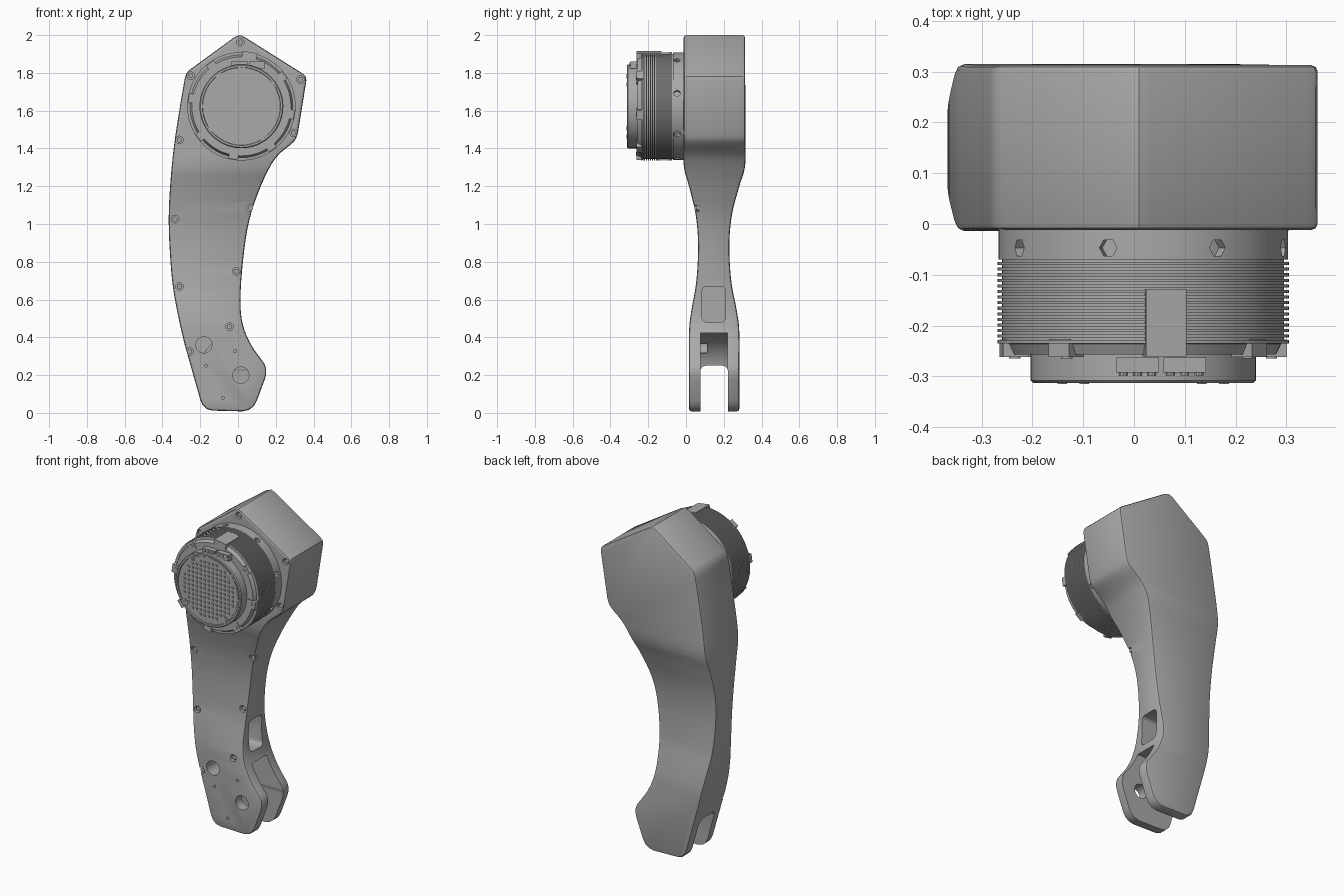
import bpy, bmesh, math
from mathutils import Matrix, Vector

if "Cube" in bpy.data.objects:
    bpy.data.objects.remove(bpy.data.objects["Cube"])

grey = bpy.data.materials.new("mid grey metal")
grey.diffuse_color = (0.4, 0.4, 0.4, 1)
grey.use_nodes = True
grey.node_tree.nodes["Principled BSDF"].inputs["Base Color"].default_value = grey.diffuse_color
CX, CZ = 0.018, 1.623                      # motor axis


def finish(name, bm):
    bmesh.ops.recalc_face_normals(bm, faces=bm.faces)
    me = bpy.data.meshes.new(name)
    bm.to_mesh(me)
    bm.free()
    me.materials.append(grey)
    ob = bpy.data.objects.new(name, me)
    bpy.context.collection.objects.link(ob)
    return ob


def smooth(ob, angle=0.5):
    bpy.ops.object.select_all(action='DESELECT')
    ob.select_set(True)
    bpy.context.view_layer.objects.active = ob
    bpy.ops.object.shade_smooth_by_angle(angle=angle)


def cut(ob, bm):
    cutter = finish("cutter", bm)
    cutter.hide_render = True
    mod = ob.modifiers.new("cut", 'BOOLEAN')
    mod.operation, mod.solver, mod.object = 'DIFFERENCE', 'EXACT', cutter
    bpy.context.view_layer.objects.active = ob
    bpy.ops.object.modifier_apply(modifier=mod.name)
    bpy.data.objects.remove(cutter)


def cyl(bm, x, z, r, y0, y1, seg=24):
    m = Matrix.Translation((x, (y0 + y1) / 2, z)) @ Matrix.Rotation(math.pi / 2, 4, 'X')
    bmesh.ops.create_cone(bm, cap_ends=True, segments=seg, radius1=r, radius2=r,
                          depth=abs(y1 - y0), matrix=m)


def box(bm, c, s, turn=0.0):
    m = Matrix.Translation(c) @ Matrix.Rotation(turn, 4, 'Y') @ Matrix.Diagonal((*s, 1))
    bmesh.ops.create_cube(bm, size=1, matrix=m)


def lathe(bm, prof, seg=72):
    rings = [[bm.verts.new((CX + r * math.cos(t), y, CZ + r * math.sin(t)))
              for t in (2 * math.pi * i / seg for i in range(seg))] for r, y in prof]
    for a, b in zip(rings, rings[1:]):
        for i in range(seg):
            j = (i + 1) % seg
            bm.faces.new((a[i], a[j], b[j], b[i]))
    bm.faces.new(rings[0])
    bm.faces.new(rings[-1])


def curve(pts, n=4):
    p = [Vector(q) for q in pts]
    p = [2 * p[0] - p[1]] + p + [2 * p[-1] - p[-2]]
    out = []
    for a, b, c, d in zip(p, p[1:], p[2:], p[3:]):
        for i in range(n):
            t = i / n
            out.append(0.5 * (2 * b + (c - a) * t + (2 * a - 5 * b + 4 * c - d) * t * t
                              + (3 * b - a - 3 * c + d) * t ** 3))
    return out + [p[-2]]


# Waist: how far front and back faces sink in at each height
waist = curve([(0, .028), (.2, .028), (.43, .028), (.546, .041), (.7, .067), (.89, .076),
               (1.05, .063), (1.2, .028), (1.31, 0), (1.5, 0), (2.1, 0)], 6)


def inset(z):
    for a, b in zip(waist, waist[1:]):
        if a.x <= z <= b.x:
            return a.y + (b.y - a.y) * (z - a.x) / (b.x - a.x)
    return waist[0].y if z < 1 else 0


FRONT, BACK = -0.012, 0.313
# Link outline: head corners, inner concave edge, foot, outer convex edge
head = [(-.018, 1.99), (.01, 2.0), (.035, 1.99), (.345, 1.795), (.358, 1.782), (.362, 1.76)]
inner = curve([(.318, 1.485), (.295, 1.435), (.2, 1.35), (.125, 1.21), (.06, 1.02),
               (.027, .81), (.013, .6), (.025, .47), (.07, .36), (.14, .26)])
foot = [(.149, .235), (.149, .205), (.141, .175), (.1, .065), (.083, .035), (.058, .016),
        (.025, .008), (-.135, .012), (-.165, .02), (-.188, .042), (-.2, .07)]
outer = curve([(-.282, .36), (-.31, .48), (-.342, .65), (-.358, .81), (-.367, 1.02),
               (-.358, 1.22), (-.338, 1.42), (-.306, 1.63), (-.282, 1.77)])
top_left = [(-.274, 1.797), (-.258, 1.815)]
outline = [*head, *inner, *foot, *outer, *top_left]

bm = bmesh.new()
face = bm.faces.new([bm.verts.new((p[0], FRONT, p[1])) for p in outline])
ext = bmesh.ops.extrude_face_region(bm, geom=[face], use_keep_orig=True)
for v in (g for g in ext['geom'] if isinstance(g, bmesh.types.BMVert)):
    v.co.y = BACK
bmesh.ops.recalc_face_normals(bm, faces=bm.faces)
rim = [e for e in bm.edges if abs(e.verts[0].co.y - e.verts[1].co.y) < 1e-5]
bmesh.ops.bevel(bm, geom=rim, offset=.013, segments=2, profile=.5, affect='EDGES',
                clamp_overlap=False)
for i in range(27):
    bmesh.ops.bisect_plane(bm, geom=bm.verts[:] + bm.edges[:] + bm.faces[:],
                           plane_co=(0, 0, .402 + i * .036), plane_no=(0, 0, 1))
for v in bm.verts:
    d = inset(v.co.z)
    v.co.y += d if v.co.y < .15 else -1.1 * d
link = finish("link_body", bm)

# Fork slot, round pivot clearance and side pocket
c = bmesh.new()
box(c, (0, .149, .07), (1, .147, .36))
bmesh.ops.bevel(c, geom=[e for e in c.edges if all(v.co.z > .2 for v in e.verts)
                         and abs(e.verts[0].co.y - e.verts[1].co.y) < .01],
                offset=.03, segments=4, profile=.5, affect='EDGES')
cut(link, c)
c = bmesh.new()
cyl(c, .015, .2, .225, .078, .219, 48)
cut(link, c)
c = bmesh.new()
box(c, (.04, .147, .575), (.3, .125, .19))
bmesh.ops.bevel(c, geom=[e for e in c.edges if abs(e.verts[0].co.x - e.verts[1].co.x) > .1],
                offset=.025, segments=3, profile=.5, affect='EDGES')
cut(link, c)

# Front plate holes and screw counterbores
bolts = [(.013, 1.963), (-.25, 1.785), (.33, 1.765), (.293, 1.482), (-.31, 1.445),
         (-.333, 1.026), (.066, 1.085), (-.01, .75), (-.31, .67), (-.045, .457), (-.256, .325)]
c = bmesh.new()
cyl(c, .015, .2, .043, -.05, .12, 32)
cyl(c, -.18, .36, .043, -.05, .11, 32)
for x, z in [(-.17, .25), (-.015, .327), (-.08, .08)]:
    cyl(c, x, z, .008, -.05, .05, 12)
for x, z in bolts:
    cyl(c, x, z, .02, -.06, FRONT + inset(z) + .025, 20)
cut(link, c)
smooth(link)

bm = bmesh.new()
for x, z in bolts:
    y = FRONT + inset(z)
    cyl(bm, x, z, .013, y + .008, y + .03, 16)
smooth(finish("rim_screws", bm))

# Motor housing with cooling fins
prof = [(.285, .01), (.285, -.07)]
for i in range(15):
    y = -.07 - i * .011
    prof += [(.278, y), (.278, y - .005), (.287, y - .005), (.287, y - .011)]
prof += [(.272, -.236), (.262, -.257), (.2, -.257)]
bm = bmesh.new()
lathe(bm, prof)
motor = finish("motor_housing", bm)
c = bmesh.new()
for k in range(8):
    a = math.radians(14 + 45 * k)
    d = Vector((math.cos(a), 0, math.sin(a)))
    m = Matrix.Translation(Vector((CX, -.047, CZ)) + d * .29) @ d.to_track_quat('Z', 'Y').to_matrix().to_4x4()
    bmesh.ops.create_cone(c, cap_ends=True, segments=6, radius1=.018, radius2=.018,
                          depth=.06, matrix=m)
cut(motor, c)
smooth(motor)

# Clamp tabs around the flange, the top one being the cable block
bm = bmesh.new()
screws = bmesh.new()
for k in range(8):
    a = math.radians(-9 + 45 * k)
    x, z = math.cos(a), math.sin(a)
    if k == 2:
        box(bm, (CX + .268 * x, -.195, CZ + .268 * z), (.045, .132, .08), -a)
    else:
        box(bm, (CX + .258 * x, -.245, CZ + .258 * z), (.05, .034, .05), -a)
        cyl(screws, CX + .256 * x, CZ + .256 * z, .011, -.25, -.265, 12)
finish("flange_tabs", bm)

# Rear cover disc with raised rim and circuit board
bm = bmesh.new()
lathe(bm, [(.222, -.25), (.222, -.308), (.217, -.313), (.207, -.313), (.205, -.306)])
smooth(finish("cover_disc", bm))
bm = bmesh.new()
cyl(bm, CX, CZ, .2, -.3, -.309, 16)
finish("circuit_board", bm)
bm = bmesh.new()
for i in range(-6, 7):
    for j in range(-6, 7):
        x, z = i * .027, j * .027
        if math.hypot(x, z) < .178:
            box(bm, (CX + x, -.31, CZ + z), (.012, .006, .012))
finish("board_pins", bm)
for k in range(4):
    a = math.radians(36 + 90 * k)
    x, z = CX + .197 * math.cos(a), CZ + .197 * math.sin(a)
    cyl(screws, x, z, .021, -.29, -.312, 16)
    cyl(screws, x, z, .011, -.29, -.315, 6)
smooth(finish("cover_screws", screws))

# Plug sockets above the board
bm = bmesh.new()
for x in (.007, .1):
    box(bm, (x, -.278, 1.842), (.084, .03, .036))
    for dx in (-.028, 0, .028):
        cyl(bm, x + dx, 1.846, .009, -.285, -.298, 10)
finish("plug_sockets", bm)
